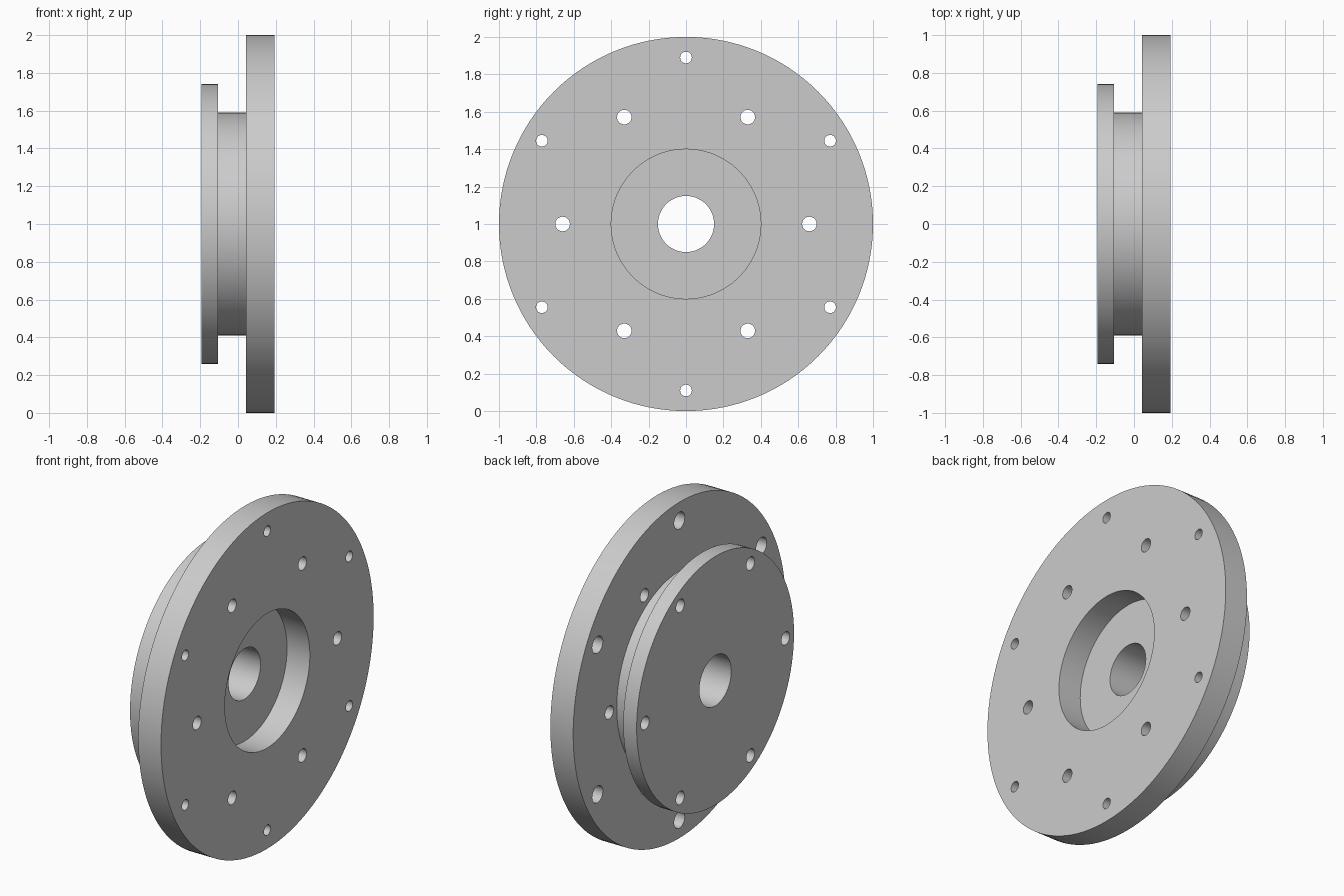
import bpy, bmesh, math
from mathutils import Matrix, Vector

cube = bpy.data.objects.get("Cube")
if cube:
    bpy.data.objects.remove(cube)

BACK, LIP, FACE, FRONT = -0.193, -0.105, 0.043, 0.193
CENTRE = Vector((0, 0, 1))

grey = bpy.data.materials.new("machined_grey")
grey.use_nodes = True
grey.diffuse_color = (0.6, 0.6, 0.6, 1)
grey.node_tree.nodes["Principled BSDF"].inputs["Base Color"].default_value = (0.6, 0.6, 0.6, 1)


def make_object(name, bm):
    bmesh.ops.recalc_face_normals(bm, faces=bm.faces)
    mesh = bpy.data.meshes.new(name)
    bm.to_mesh(mesh)
    bm.free()
    mesh.materials.append(grey)
    obj = bpy.data.objects.new(name, mesh)
    bpy.context.collection.objects.link(obj)
    return obj


def lathe(name, profile, steps):
    """Turn a closed (x, radius) profile around the x axis."""
    bm = bmesh.new()
    rings = []
    for i in range(steps):
        a = 2 * math.pi * i / steps
        rings.append([bm.verts.new(CENTRE + Vector((x, r * math.cos(a), r * math.sin(a))))
                      for x, r in profile])
    n = len(profile)
    for i in range(steps):
        here, there = rings[i], rings[(i + 1) % steps]
        for j in range(n):
            k = (j + 1) % n
            bm.faces.new((here[j], here[k], there[k], there[j]))
    return make_object(name, bm)


def drill_circle(body, name, circle, radius, x0, x1, start):
    """Cut six evenly spaced holes parallel to the x axis."""
    bm = bmesh.new()
    for i in range(6):
        a = math.radians(start + 60 * i)
        spot = CENTRE + Vector(((x0 + x1) / 2, circle * math.cos(a), circle * math.sin(a)))
        bmesh.ops.create_cone(bm, cap_ends=True, segments=32, radius1=radius, radius2=radius,
                              depth=x1 - x0,
                              matrix=Matrix.Translation(spot) @ Matrix.Rotation(math.pi / 2, 4, 'Y'))
    cutter = make_object(name, bm)
    cutter.hide_render = True
    mod = body.modifiers.new(name, 'BOOLEAN')
    mod.operation = 'DIFFERENCE'
    mod.solver = 'EXACT'
    mod.object = cutter
    bpy.ops.object.modifier_apply(modifier=name)
    bpy.data.objects.remove(cutter)


# Turned body: small flange, neck, large plate, recess and central bore
body = lathe("flanged_hub", [
    (BACK, 0.15), (BACK, 0.74), (LIP, 0.74), (LIP, 0.59), (FACE, 0.59),
    (FACE, 1.0), (FRONT, 1.0), (FRONT, 0.4), (FACE, 0.4), (FACE, 0.15)], 128)
bpy.ops.object.select_all(action='DESELECT')
bpy.context.view_layer.objects.active = body
body.select_set(True)

# Inner bolt holes through both discs, outer holes counterbored from behind
drill_circle(body, "inner_holes", 0.66, 0.039, -0.3, 0.3, 0)
drill_circle(body, "outer_holes", 0.89, 0.031, -0.3, 0.3, 30)
drill_circle(body, "counterbores", 0.89, 0.05, 0.0, FACE + 0.065, 30)

bpy.ops.object.shade_smooth_by_angle(angle=math.radians(30))
